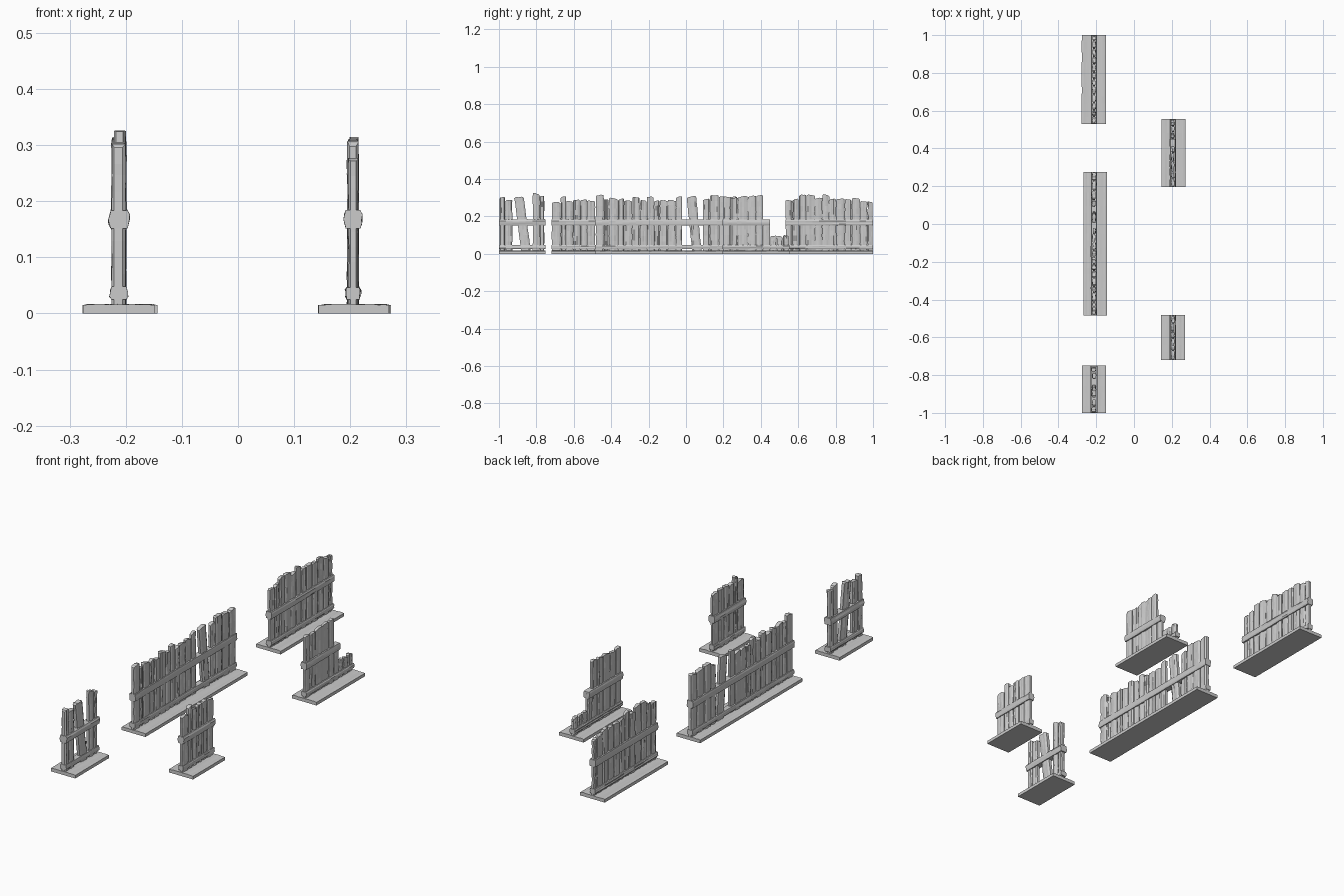
import bpy, bmesh, math, random
from mathutils import Matrix, Vector

if "Cube" in bpy.data.objects:
    bpy.data.objects.remove(bpy.data.objects["Cube"])

random.seed(7)
T, R = Matrix.Translation, Matrix.Rotation


def board(bm, length, width, thick, mat, rows, cols, wobble=0.0015, ragged=0.0, edge=0.65):
    """Weathered board: local z = length, y = width, x = thickness."""
    slant = random.uniform(-ragged, ragged)
    grain = [[random.uniform(-wobble, wobble) for _ in range(cols)] for _ in range(2)]
    tips = [random.uniform(-ragged, 0) * 0.5 for _ in range(cols)]
    rings = []
    for k in range(rows + 1):
        t = k / rows
        squeeze = [random.uniform(0, wobble) for _ in range(2)]
        ring = []
        for side in (0, 1):
            order = range(cols) if side == 0 else reversed(range(cols))
            for c in order:
                u = c / (cols - 1) * 2 - 1
                y = u * width / 2
                if c == 0:
                    y += squeeze[0]
                if c == cols - 1:
                    y -= squeeze[1]
                at_edge = c in (0, cols - 1)
                x = thick / 2 * (edge if at_edge else 1)
                if not at_edge:
                    x += grain[side][c] + random.uniform(-wobble, wobble) * 0.6
                z = t * length
                if k >= rows - 1:
                    z += slant * u * 0.5 + tips[c]
                    if at_edge:
                        z -= ragged * 0.5
                ring.append(bm.verts.new(mat @ Vector((x if side == 0 else -x, y, z))))
        rings.append(ring)
    n = 2 * cols
    for a, b in zip(rings, rings[1:]):
        for i in range(n):
            j = (i + 1) % n
            bm.faces.new((a[i], a[j], b[j], b[i]))
    for ring in (rings[0], rings[-1]):
        for c in range(cols - 1):
            bm.faces.new((ring[c], ring[c + 1], ring[n - 2 - c], ring[n - 1 - c]))


def finish(name, bm):
    bmesh.ops.recalc_face_normals(bm, faces=bm.faces)
    me = bpy.data.meshes.new(name)
    bm.to_mesh(me)
    bm.free()
    ob = bpy.data.objects.new(name, me)
    bpy.context.collection.objects.link(ob)


LIE = R(-math.pi / 2, 4, 'X')


def fence(name, x, thick, base, runs, leaning, rail_end):
    bx0, bx1, y0, y1 = base
    length = y1 - y0
    rows = max(6, int(length / 0.035))

    # ground plank
    bm = bmesh.new()
    board(bm, length, bx1 - bx0, 0.0155,
          T(((bx0 + bx1) / 2, y0, 0.0085)) @ LIE @ R(math.pi / 2, 4, 'Z'),
          rows, 14, 0.0007, 0, 0.8)
    for v in bm.verts:
        if v.co.z < 0.006:
            v.co.z = 0
    finish(name + "_base", bm)

    # upright planks
    bm = bmesh.new()
    for a, b, top, count in runs:
        cuts = [a + (b - a) * (i + (random.uniform(-0.2, 0.2) if 0 < i < count else 0)) / count
                for i in range(count + 1)]
        for p, q in zip(cuts, cuts[1:]):
            h = top - (random.uniform(0, 0.028) if top > 0.2 else random.uniform(0, 0.006))
            board(bm, h - 0.012, q - p, thick * random.uniform(0.85, 1.1),
                  T((x + random.uniform(-0.0015, 0.0015), (p + q) / 2, 0.012)),
                  10, 6, 0.0018, 0.008)
    for y, top, width, angle in leaning:
        board(bm, top - 0.012, width, thick, T((x, y, 0.012)) @ R(angle, 4, 'X'),
              10, 6, 0.0018, 0.008)
    finish(name + "_planks", bm)

    # horizontal rails
    bm = bmesh.new()
    board(bm, rail_end - y0 - 0.002, 0.034, thick + 0.014, T((x, y0 + 0.001, 0.168)) @ LIE,
          rows, 5, 0.0015, 0, 0.85)
    board(bm, length - 0.002, 0.024, thick + 0.01, T((x, y0 + 0.001, 0.036)) @ LIE,
          rows, 5, 0.0015, 0, 0.85)
    finish(name + "_rails", bm)


# left row
fence("back_left_fence", -0.212, 0.018, (-0.277, -0.148, 0.53, 1.0),
      [(0.532, 0.57, 0.308, 1), (0.57, 0.93, 0.318, 9), (0.93, 0.998, 0.306, 2)], [], 1.0)
fence("middle_left_fence", -0.212, 0.019, (-0.267, -0.143, -0.485, 0.275),
      [(-0.483, -0.33, 0.318, 4), (-0.33, -0.02, 0.308, 8), (0.09, 0.273, 0.318, 4)],
      [(0.058, 0.31, 0.052, 0.1)], 0.275)
fence("front_left_fence", -0.212, 0.021, (-0.276, -0.148, -1.0, -0.75),
      [(-0.998, -0.928, 0.312, 2), (-0.82, -0.757, 0.325, 2)],
      [(-0.855, 0.308, 0.052, 0.13)], -0.75)
# right row
fence("back_right_fence", 0.205, 0.016, (0.145, 0.273, 0.195, 0.555),
      [(0.197, 0.375, 0.315, 4), (0.375, 0.413, 0.318, 1), (0.413, 0.45, 0.182, 1),
       (0.45, 0.552, 0.102, 3)], [], 0.45)
fence("front_right_fence", 0.205, 0.016, (0.143, 0.27, -0.72, -0.482),
      [(-0.718, -0.67, 0.305, 1), (-0.67, -0.53, 0.312, 4), (-0.53, -0.485, 0.3, 1)],
      [], -0.482)
